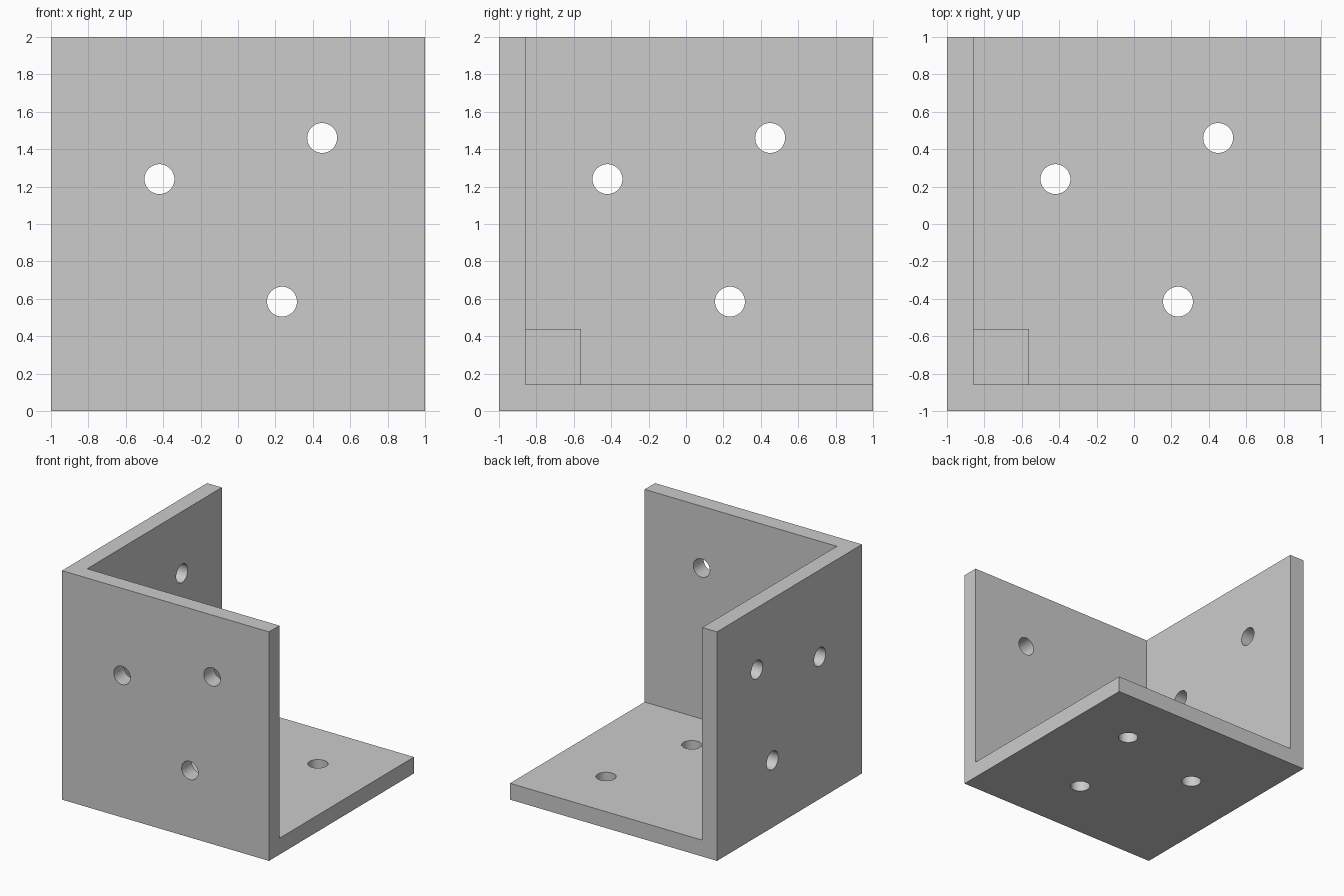
import bpy
import math

cube = bpy.data.objects.get("Cube")
if cube:
    bpy.data.objects.remove(cube, do_unlink=True)

WALL = 0.143                     # plate thickness
BLOCK = 0.295                    # corner block side
HOLE_R = 0.08
HOLES = [(-0.42, 0.24), (0.45, 0.46), (0.235, -0.415)]

grey = bpy.data.materials.new("plain_grey")
grey.use_nodes = True
colour = (0.6, 0.6, 0.6, 1)
grey.diffuse_color = colour
grey.node_tree.nodes["Principled BSDF"].inputs["Base Color"].default_value = colour


def box(name, low, high):
    """Cube with equal extents on all axes, shifted up to stand on z = 0."""
    mid = (low + high) / 2
    bpy.ops.mesh.primitive_cube_add(size=high - low, location=(mid, mid, mid + 1))
    obj = bpy.context.object
    obj.name = name
    obj.data.materials.append(grey)
    return obj


def drill(name, location, rotation):
    bpy.ops.mesh.primitive_cylinder_add(
        vertices=48, radius=HOLE_R, depth=WALL * 2,
        location=location, rotation=rotation)
    obj = bpy.context.object
    obj.name = name
    obj.data.materials.append(grey)
    return obj


def combine(target, tool, operation):
    mod = target.modifiers.new(tool.name, "BOOLEAN")
    mod.operation = operation
    mod.solver = "EXACT"
    mod.object = tool
    bpy.context.view_layer.objects.active = target
    bpy.ops.object.modifier_apply(modifier=mod.name)
    bpy.data.objects.remove(tool, do_unlink=True)


# Three plates meeting in one corner
bracket = box("corner_bracket", -1, 1)
combine(bracket, box("open_space", WALL - 1, 1.5), "DIFFERENCE")

# Solid block in the inner corner
combine(bracket, box("corner_block", -1, WALL - 1 + BLOCK), "UNION")

# Screw holes, the same pattern in every plate
mid = WALL / 2 - 1
for a, b in HOLES:
    combine(bracket, drill("base_hole", (a, b, mid + 1), (0, 0, 0)), "DIFFERENCE")
    combine(bracket, drill("front_hole", (a, mid, b + 1), (math.pi / 2, 0, 0)), "DIFFERENCE")
    combine(bracket, drill("side_hole", (mid, a, b + 1), (0, math.pi / 2, 0)), "DIFFERENCE")

# Smooth hole walls, sharp plate edges
bpy.ops.object.select_all(action="DESELECT")
bracket.select_set(True)
bpy.context.view_layer.objects.active = bracket
bpy.ops.object.shade_smooth_by_angle(angle=math.radians(30))
